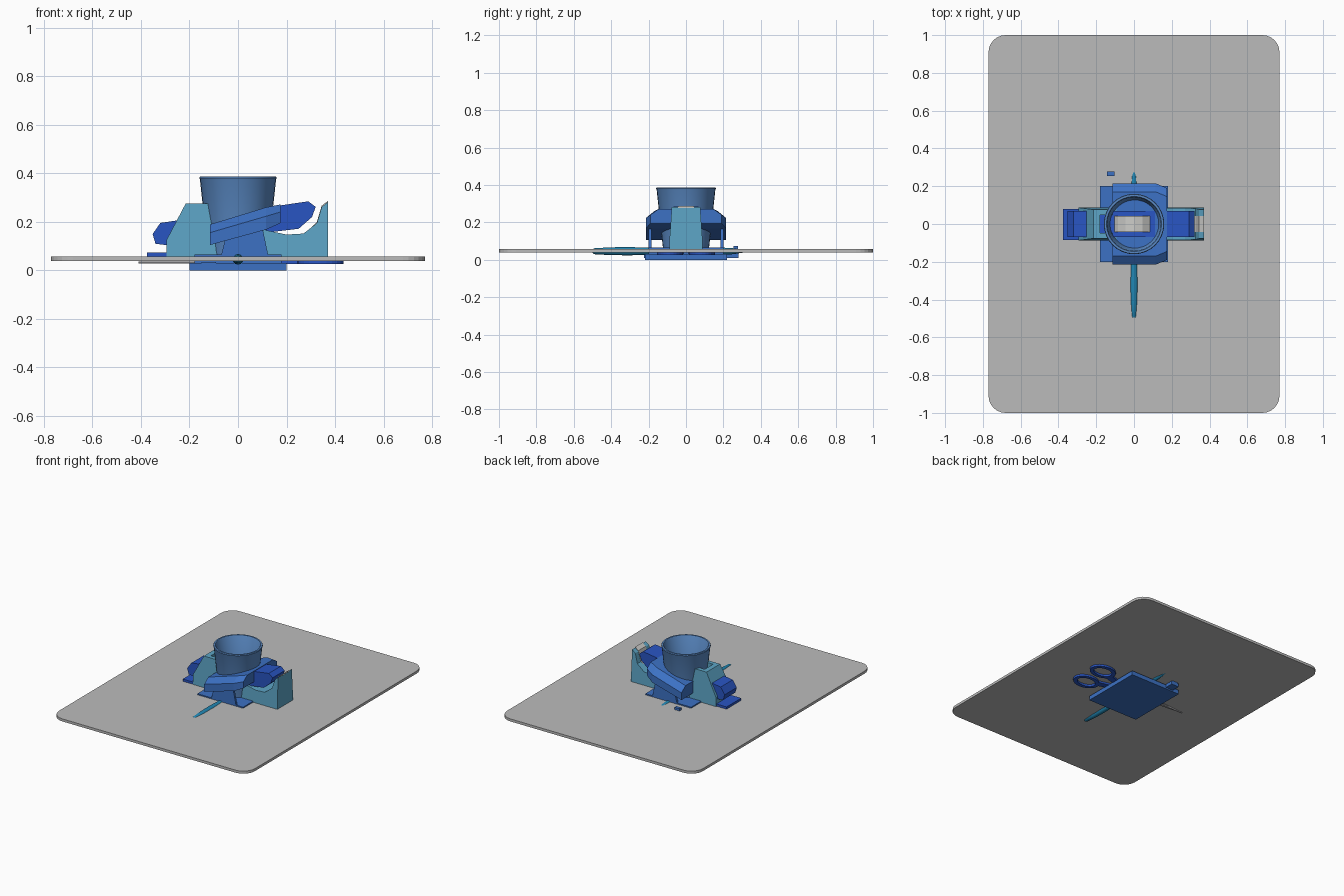
import bpy, bmesh, math

if "Cube" in bpy.data.objects:
    bpy.data.objects.remove(bpy.data.objects["Cube"])


def material(name, rgb):
    m = bpy.data.materials.new(name)
    m.diffuse_color = (*rgb, 1)
    m.use_nodes = True
    m.node_tree.nodes["Principled BSDF"].inputs["Base Color"].default_value = m.diffuse_color
    return m


MAT_GREY = material("mat grey", (0.50, 0.50, 0.50))
CUP_BLUE = material("cup blue", (0.105, 0.26, 0.57))
PUNCH_BLUE = material("punch blue", (0.045, 0.165, 0.55))
DEEP_BLUE = material("deep blue", (0.022, 0.09, 0.54))
TEAL = material("light teal", (0.11, 0.38, 0.57))
PEN_BLUE = material("pen blue", (0.015, 0.24, 0.45))
TAPE = material("tape grey", (0.60, 0.60, 0.58))
STEEL = material("steel", (0.40, 0.40, 0.42))


def finish(name, bm, mat, smooth=False):
    bmesh.ops.recalc_face_normals(bm, faces=bm.faces)
    me = bpy.data.meshes.new(name)
    bm.to_mesh(me)
    bm.free()
    ob = bpy.data.objects.new(name, me)
    bpy.context.collection.objects.link(ob)
    me.materials.append(mat)
    if smooth:
        bpy.ops.object.select_all(action='DESELECT')
        ob.select_set(True)
        bpy.context.view_layer.objects.active = ob
        bpy.ops.object.shade_smooth_by_angle(angle=math.radians(35))
    return ob


def loft(name, rings, mat, closed=False, smooth=False):
    """Skin equal-length loops of points; cap the ends unless closed."""
    bm = bmesh.new()
    loops = [[bm.verts.new(p) for p in r] for r in rings]
    n = len(loops[0])
    pairs = list(zip(loops, loops[1:])) + ([(loops[-1], loops[0])] if closed else [])
    for a, b in pairs:
        for i in range(n):
            j = (i + 1) % n
            bm.faces.new((a[i], a[j], b[j], b[i]))
    if not closed:
        bm.faces.new(loops[0])
        bm.faces.new(loops[-1])
    return finish(name, bm, mat, smooth)


def box(name, x0, x1, y0, y1, z0, z1, mat):
    return loft(name, [[(x0, y0, z), (x1, y0, z), (x1, y1, z), (x0, y1, z)]
                       for z in (z0, z1)], mat)


def side_profile(name, pts, y0, y1, mat):
    return loft(name, [[(x, y, z) for x, z in pts] for y in (y0, y1)], mat)


def plan_profile(name, pts, z0, z1, mat):
    return loft(name, [[(x, y, z) for x, y in pts] for z in (z0, z1)], mat)


def circle(n, fn):
    return [fn(math.cos(2 * math.pi * i / n), math.sin(2 * math.pi * i / n)) for i in range(n)]


# Desk mat with rounded corners
corners = []
for k, (sx, sy) in enumerate(((1, 1), (-1, 1), (-1, -1), (1, -1))):
    for i in range(7):
        a = math.radians(90 * k + 15 * i)
        corners.append((sx * 0.68 + 0.09 * math.cos(a), sy * 0.91 + 0.09 * math.sin(a)))
plan_profile("desk_mat", corners, 0.04, 0.058, MAT_GREY)

# Pen cup: inner and outer walls with rounded foot
cup = [(0.110, 0.045), (0.121, 0.052), (0.125, 0.08), (0.157, 0.375), (0.160, 0.381),
       (0.157, 0.387), (0.146, 0.387), (0.142, 0.381), (0.113, 0.07)]
loft("pen_cup", [circle(32, lambda c, s: (r * c, r * s, z)) for r, z in cup], CUP_BLUE, smooth=True)

# Hole punch: tray, body plate, brackets, lever and paper guide
box("punch_tray", -0.20, 0.20, -0.22, 0.22, 0, 0.03, PUNCH_BLUE)
box("punch_body", -0.18, 0.18, -0.20, 0.20, 0.03, 0.066, PUNCH_BLUE)
for side in (-1, 1):
    ya, yb = sorted((side * 0.185, side * 0.20))
    side_profile("punch_bracket", [(-0.07, 0.06), (0.125, 0.06), (0.10, 0.18), (-0.05, 0.14)],
                 ya, yb, PUNCH_BLUE)


def lever_section(x, z, w, h):
    return [(x, -w, z), (x, -w, z + 0.6 * h), (x, -w + 0.045, z + h),
            (x, w - 0.045, z + h), (x, w, z + 0.6 * h), (x, w, z)]


loft("punch_lever", [lever_section(-0.115, 0.105, 0.215, 0.085),
                     lever_section(0.115, 0.168, 0.215, 0.092),
                     lever_section(0.175, 0.195, 0.190, 0.077)], PUNCH_BLUE)
box("paper_guide", -0.15, -0.09, -0.225, 0.28, 0.01, 0.034, PUNCH_BLUE)
box("paper_guide_stop", -0.143, -0.103, 0.255, 0.277, 0.03, 0.074, PUNCH_BLUE)

# Stapler: base and sloping arm
box("stapler_base", -0.375, 0.30, -0.085, 0.08, 0.045, 0.074, DEEP_BLUE)
side_profile("stapler_arm", [(-0.352, 0.15), (-0.32, 0.196), (0.29, 0.285), (0.32, 0.262),
                             (0.305, 0.22), (0.25, 0.172), (-0.30, 0.105), (-0.34, 0.11)],
             -0.068, 0.068, DEEP_BLUE)

# Tape dispenser: two tapered cheeks, solid ends, tape roll and loose strip
outline = [(-0.295, 0.045), (-0.295, 0.125), (-0.215, 0.277), (-0.125, 0.277), (-0.11, 0.20),
           (0.12, 0.165), (0.20, 0.148), (0.27, 0.152), (0.325, 0.195), (0.345, 0.262),
           (0.37, 0.282), (0.37, 0.125), (0.37, 0.045)]
for side in (-1, 1):
    outer = [(x, side * (0.087 - max(0, z - 0.125) * 0.07), z) for x, z in outline]
    inner = [(x, side * 0.047, z) for x, z in outline]
    loft("dispenser_cheek", [outer, inner], TEAL)
side_profile("dispenser_back", outline[:3] + [(-0.18, 0.277), (-0.18, 0.045)], -0.047, 0.047, TEAL)
side_profile("dispenser_front", [(0.135, 0.045), (0.135, 0.16)] + outline[6:], -0.047, 0.047, TEAL)
loft("tape_roll", [circle(16, lambda c, s: (r * c, y, 0.17 + r * s))
                   for r, y in ((0.12, -0.043), (0.12, 0.043), (0.07, 0.043), (0.07, -0.043))],
     TAPE, closed=True)
side_profile("tape_strip", [(0.305, 0.18), (0.325, 0.20), (0.345, 0.267), (0.371, 0.287),
                            (0.371, 0.278), (0.345, 0.25), (0.33, 0.19)], -0.042, 0.042, TAPE)

# Pen lying along y
pen = [(0.010, -0.50), (0.016, -0.49), (0.021, -0.40), (0.022, -0.30), (0.019, -0.20),
       (0.019, 0.20), (0.016, 0.25), (0.007, 0.31), (0.003, 0.36)]
loft("pen", [circle(12, lambda c, s: (r * c, y, 0.046 + r * s)) for r, y in pen],
     PEN_BLUE, smooth=True)

# Scissors below the mat: oval grips, shanks and closed blades
for side in (-1, 1):
    ring = [circle(24, lambda c, s: (0.34 + a * c, side * 0.085 + b * s, z))
            for a, b, z in ((0.095, 0.07, 0.026), (0.095, 0.07, 0.045),
                            (0.068, 0.045, 0.045), (0.068, 0.045, 0.026))]
    loft("scissor_grip", ring, DEEP_BLUE, closed=True)
    plan_profile("scissor_shank", [(0.05, -side * 0.02), (0.05, side * 0.015),
                                   (0.26, side * 0.08), (0.29, side * 0.04)], 0.027, 0.044, DEEP_BLUE)
    z = 0.032 + 0.004 * side
    plan_profile("scissor_blade", [(-0.41, -side * 0.004), (-0.15, side * 0.02),
                                   (0.08, side * 0.025), (0.08, -side * 0.015)],
                 z, z + 0.007, STEEL)
